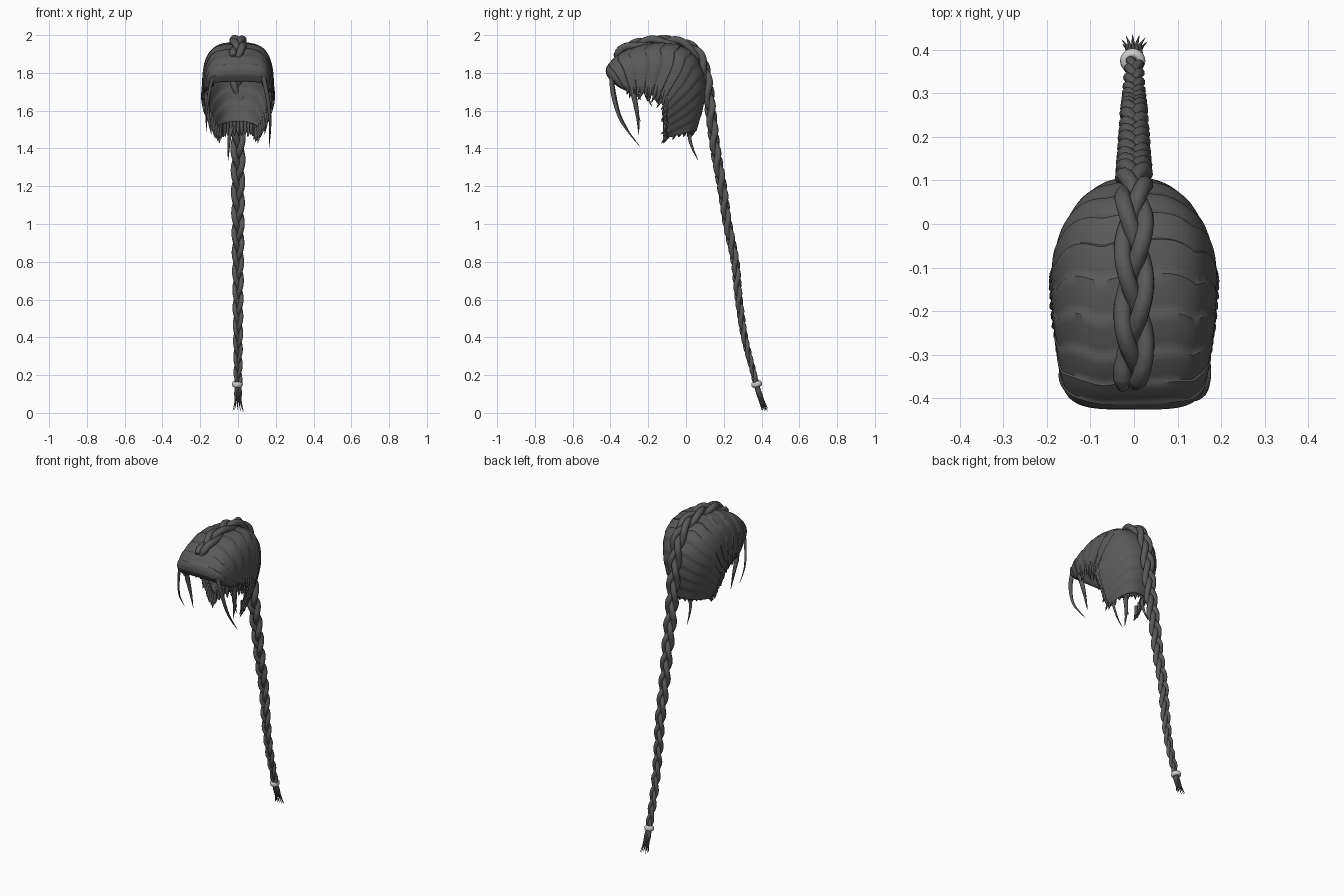
import bpy, bmesh, math, random
from mathutils import Vector

random.seed(4)
if "Cube" in bpy.data.objects:
    bpy.data.objects.remove(bpy.data.objects["Cube"])


def material(name, value):
    m = bpy.data.materials.new(name)
    m.use_nodes = True
    color = (value, value, value, 1)
    m.diffuse_color = color
    m.node_tree.nodes["Principled BSDF"].inputs["Base Color"].default_value = color
    return m


HAIR = material("charcoal hair", 0.1)
BAND = material("pale grey band", 0.62)


def spline(points, u):
    """Smooth curve through points of any dimension, u from 0 to 1."""
    pts = [Vector(p) for p in points]
    last = len(pts) - 1
    i = min(int(max(u, 0) * last), last - 1)
    t = min(max(u, 0), 1) * last - i
    a, b, c, d = (pts[min(max(i + k, 0), last)] for k in (-1, 0, 1, 2))
    return b + (c - a) * (t / 2) + (a * 2 - b * 5 + c * 4 - d) * (t * t / 2) \
        + (b * 3 - a - c * 3 + d) * (t ** 3 / 2)


def finish(obj, mat, angle=60):
    obj.data.materials.clear()
    obj.data.materials.append(mat)
    bpy.ops.object.select_all(action='DESELECT')
    obj.select_set(True)
    bpy.context.view_layer.objects.active = obj
    bpy.ops.object.shade_smooth_by_angle(angle=math.radians(angle))


def tubes(name, strands, mat=HAIR, sides=3):
    """Each strand is a list of (position, radius)."""
    cu = bpy.data.curves.new(name, 'CURVE')
    cu.dimensions = '3D'
    cu.bevel_depth = 1
    cu.bevel_resolution = sides
    cu.use_fill_caps = True
    for strand in strands:
        sp = cu.splines.new('POLY')
        sp.points.add(len(strand) - 1)
        for p, (co, r) in zip(sp.points, strand):
            p.co = (*co, 1)
            p.radius = r
    obj = bpy.data.objects.new(name, cu)
    bpy.context.collection.objects.link(obj)
    bpy.ops.object.select_all(action='DESELECT')
    obj.select_set(True)
    bpy.context.view_layer.objects.active = obj
    bpy.ops.object.convert(target='MESH')
    finish(bpy.context.object, mat)


def lock(points, width, n=12):
    """A strand that is full near its root and pointed at its tip."""
    return [(spline(points, k / n), width * max(1 - (k / n) ** 2, 0.04)) for k in range(n + 1)]


# Hair cap: arches fanned from forehead to nape
# (top y, top z, side y, side z, half width, roundness)
ARCHES = [
    (-.395, 1.755, -.36, 1.73, .13, .55), (-.422, 1.81, -.335, 1.715, .158, .52),
    (-.385, 1.87, -.30, 1.70, .170, .55), (-.31, 1.918, -.26, 1.69, .178, .6),
    (-.20, 1.95, -.21, 1.69, .185, .6), (-.09, 1.952, -.16, 1.67, .187, .62),
    (.0, 1.925, -.13, 1.64, .186, .66), (.06, 1.865, -.12, 1.61, .178, .72),
    (.095, 1.775, -.12, 1.57, .162, .76), (.098, 1.68, -.12, 1.52, .14, .78),
    (.08, 1.59, -.12, 1.475, .118, .78), (.05, 1.49, -.11, 1.455, .095, .78),
]
BANDS, STEPS, SIDES = 14, 5, 48


def cap_point(u, f, k):
    phi = math.pi * k / SIDES
    # Layer edges are scalloped, and each layer steps out over the next
    u += 0.018 * (abs(math.sin(3.5 * phi)) - 0.5) * math.sin(math.pi * min(max(u, 0), 1))
    ty, tz, sy, sz, w, e = spline(ARCHES, u)
    c, s = math.cos(phi), math.sin(phi)
    rise = max(s, 0) ** e * (1 + 0.016 * f)
    return (math.copysign(abs(c) ** e, c) * w * (0.99 + 0.018 * f),
            sy + (ty - sy) * rise, sz + (tz - sz) * rise)


bm = bmesh.new()
rings = []
for b in range(BANDS):
    for j in range(STEPS):
        f = j / (STEPS - 1)
        u = (b + f * 0.94) / BANDS
        rings.append([bm.verts.new(cap_point(u, f, k)) for k in range(SIDES + 1)])
for r0, r1 in zip(rings, rings[1:]):
    for k in range(SIDES):
        bm.faces.new((r0[k], r0[k + 1], r1[k + 1], r1[k]))
bmesh.ops.recalc_face_normals(bm, faces=bm.faces)
mesh = bpy.data.meshes.new("hair_cap")
bm.to_mesh(mesh)
bm.free()
cap = bpy.data.objects.new("hair_cap", mesh)
bpy.context.collection.objects.link(cap)
finish(cap, HAIR, 50)
shell = cap.modifiers.new("thickness", 'SOLIDIFY')
shell.thickness = 0.006
shell.offset = 0

# Ragged wisps along the rim of the cap
wisps = []
for side in (-1, 1):
    for i in range(22):
        u = 0.14 + 0.84 * i / 21
        _, _, sy, sz, w, _ = spline(ARCHES, u)
        drop = random.uniform(.015, .045)
        x = side * w
        wisps.append(lock([(x * .97, sy + .02, sz + .05), (x, sy + .01, sz),
                           (x * random.uniform(.9, 1), sy + random.uniform(-.015, .03), sz - drop)],
                          .011, 6))
for i in range(15):
    a = math.pi * (i + .5) / 15
    x, y = .095 * math.cos(a), -.11 + .155 * math.sin(a)
    z = 1.46 + .035 * math.sin(a)
    wisps.append(lock([(x * 1.02, y, z + .05), (x, y, z),
                       (x * .9, y - .01, z - random.uniform(.005, .03))], .012, 6))
tubes("rim_wisps", wisps, sides=1)

# Long loose locks at the temples and nape
locks = [
    lock([(.13, -.395, 1.79), (.155, -.385, 1.68), (.17, -.34, 1.54), (.165, -.24, 1.405)], .013),
    lock([(.13, -.395, 1.78), (.15, -.39, 1.70), (.16, -.375, 1.63)], .007),
    lock([(-.13, -.395, 1.79), (-.152, -.38, 1.70), (-.168, -.35, 1.58), (-.165, -.30, 1.49)], .009),
    lock([(-.03, .04, 1.52), (-.045, .02, 1.46), (-.05, .035, 1.40), (-.052, .065, 1.335)], .011),
]
for side in (-1, 1):
    locks += [
        lock([(side * .165, -.29, 1.74), (side * .165, -.27, 1.65),
              (side * .155, -.255, 1.56), (side * .14, -.25, 1.47)], .015),
        lock([(side * .17, -.27, 1.72), (side * .17, -.275, 1.65), (side * .16, -.24, 1.54)], .010),
        lock([(side * .175, -.20, 1.72), (side * .17, -.20, 1.67), (side * .165, -.18, 1.62)], .009),
    ]
tubes("loose_locks", locks, sides=2)

# Braid: three strands weaving about a path over the crown and down the back
PATH = [(0, -.37, 1.88), (0, -.33, 1.918), (0, -.25, 1.952), (0, -.15, 1.967),
        (0, -.05, 1.961), (0, .03, 1.932), (0, .08, 1.87), (0, .11, 1.76),
        (0, .13, 1.6), (0, .155, 1.4), (0, .19, 1.2), (0, .22, 1), (0, .26, .8),
        (0, .28, .6), (0, .31, .4), (0, .355, .22), (0, .372, .15)]
N = 420
centre = [spline(PATH, i / N) for i in range(N + 1)]
total = sum((b - a).length for a, b in zip(centre, centre[1:]))
strands = [[], [], []]
phase = run = 0
for i, p in enumerate(centre):
    tangent = (centre[min(i + 1, N)] - centre[max(i - 1, 0)]).normalized()
    normal = Vector((1, 0, 0)).cross(tangent)
    if i:
        step = (p - centre[i - 1]).length
        run += step
        phase += 2 * math.pi * step / (0.46 - 0.22 * run / total)
    size = 1 - 0.52 * (run / total) ** 1.5
    tip = min(1, 0.55 + run / .06)
    for k in range(3):
        a = phase + 2 * math.pi * k / 3
        pos = p + Vector((.027 * size * math.sin(a), 0, 0)) + normal * (.014 * size * math.sin(2 * a))
        strands[k].append((pos, .0205 * size * tip))
tubes("braid", strands, sides=3)

# Tie around the braid end
axis = (centre[-1] - centre[-12]).normalized()
bpy.ops.mesh.primitive_torus_add(major_radius=.018, minor_radius=.011, major_segments=28,
                                 minor_segments=12, location=(-.003, .374, .152))
tie = bpy.context.object
tie.name = "braid_tie"
tie.rotation_mode = 'QUATERNION'
tie.rotation_quaternion = axis.to_track_quat('Z', 'Y')
tie.scale = (1, 1, 1.4)
finish(tie, BAND)

# Frayed tuft below the tie
tuft = []
for i in range(11):
    a = 2 * math.pi * i / 11
    dx, dy = math.cos(a), math.sin(a)
    reach = random.uniform(.6, 1)
    tuft.append(lock([(.006 * dx, .37 + .006 * dy, .16), (.015 * dx, .385 + .010 * dy, .11),
                      (.016 * dx, .402 + .012 * dy, .06),
                      (.032 * dx * reach, .418 + .017 * dy, .005 + .06 * (1 - reach))], .007, 10))
tubes("braid_tuft", tuft, sides=1)
